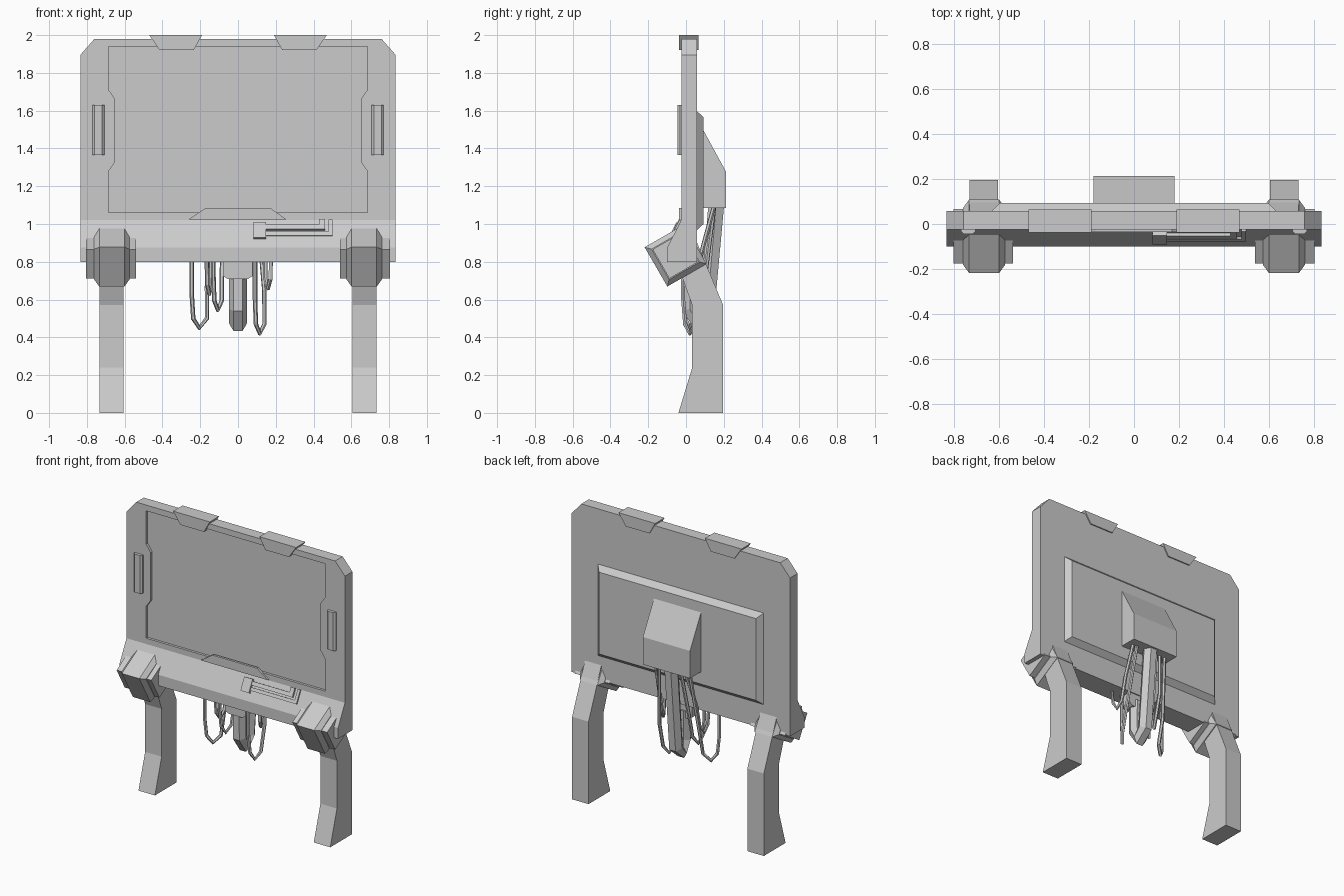
import bpy, bmesh, math
from mathutils import Matrix

if "Cube" in bpy.data.objects:
    bpy.data.objects.remove(bpy.data.objects["Cube"])


def finish(name, bm, mirror=False):
    bmesh.ops.recalc_face_normals(bm, faces=bm.faces)
    me = bpy.data.meshes.new(name)
    bm.to_mesh(me)
    bm.free()
    ob = bpy.data.objects.new(name, me)
    bpy.context.collection.objects.link(ob)
    if mirror:
        ob.modifiers.new("Mirror", 'MIRROR').use_mirror_merge = False
    return ob


def prism(name, pts, axis, a, b, mirror=False, inset=0.0):
    """Extrude a profile: (y, z) points along X, or (x, z) points along Y.
    A positive inset shrinks the outline at end b (frustum)."""
    bm = bmesh.new()
    cu = sum(p[0] for p in pts) / len(pts)
    cv = sum(p[1] for p in pts) / len(pts)

    def ring(d, s):
        out = []
        for u, v in pts:
            u -= math.copysign(s, u - cu)
            v -= math.copysign(s, v - cv)
            out.append(bm.verts.new((d, u, v) if axis == 'X' else (u, d, v)))
        return out
    r0, r1 = ring(a, 0.0), ring(b, inset)
    bm.faces.new(r0)
    bm.faces.new(r1)
    n = len(pts)
    for i in range(n):
        j = (i + 1) % n
        bm.faces.new((r0[i], r0[j], r1[j], r1[i]))
    return finish(name, bm, mirror)


def rect(u0, u1, v0, v1):
    return [(u0, v0), (u1, v0), (u1, v1), (u0, v1)]


def tilted_block(name, center, width, size, chamfer=0.0):
    """Square bar along X, turned 30 degrees, with chamfered ends."""
    bm = bmesh.new()
    bmesh.ops.create_cube(bm, size=1, matrix=Matrix.Diagonal((width, size, size, 1)))
    if chamfer:
        ends = [e for e in bm.edges if e.verts[0].co.x * e.verts[1].co.x > 0]
        bmesh.ops.bevel(bm, geom=ends, offset=chamfer, segments=1, affect='EDGES')
    bm.transform(Matrix.Translation(center) @ Matrix.Rotation(math.radians(30), 4, 'X'))
    return finish(name, bm, True)


def cable(name, pts, radius, res=1):
    cu = bpy.data.curves.new(name, 'CURVE')
    cu.dimensions = '3D'
    cu.bevel_depth = radius
    cu.bevel_resolution = res
    cu.use_fill_caps = True
    sp = cu.splines.new('POLY')
    sp.points.add(len(pts) - 1)
    for p, co in zip(sp.points, pts):
        p.co = (*co, 1)
    sp.use_smooth = False
    ob = bpy.data.objects.new(name, cu)
    bpy.context.collection.objects.link(ob)
    return ob


# Main panel with clipped top corners and a recessed screen
panel = prism("panel", [(-.835, .8), (.835, .8), (.835, 1.895), (.76, 1.98),
                        (-.76, 1.98), (-.835, 1.895)], 'Y', -.025, .057)
half = [(.685, 1.06), (.685, 1.28), (.65, 1.33), (.65, 1.66), (.685, 1.71), (.685, 1.94)]
cutter = prism("screen_cutter", half + [(-x, z) for x, z in reversed(half)], 'Y', -.1, -.008)
cutter.hide_render = True
cutter.hide_viewport = True
cut = panel.modifiers.new("Recess", 'BOOLEAN')
cut.operation = 'DIFFERENCE'
cut.solver = 'EXACT'
cut.object = cutter

# Flared lower apron
prism("apron", [(-.025, .8), (-.025, 1.02), (-.1, .875), (-.1, .8)], 'X', -.835, .835)

# Trim on the panel: top clips, side grips, lower badge plate
prism("top_clip", [(.19, 2.0), (.47, 2.0), (.415, 1.92), (.235, 1.92)],
      'Y', -.037, .065, True)
bm = bmesh.new()
bmesh.ops.create_cube(bm, size=1, matrix=Matrix.Translation((.739, -.03, 1.4975))
                      @ Matrix.Diagonal((.065, .03, .265, 1)))
front = [e for e in bm.edges if all(v.co.y < -.04 for v in e.verts)
         and abs(e.verts[0].co.z - e.verts[1].co.z) > .1]
bmesh.ops.bevel(bm, geom=front, offset=.013, segments=1, affect='EDGES')
finish("side_grip", bm, True)
prism("lower_plate", [(-.26, 1.025), (.255, 1.025), (.17, 1.085), (-.17, 1.085)],
      'Y', -.02, -.036)

# Small latch and two bent rails lying on the apron slope
rails = {
    "rail_latch": (rect(.083, .147, -.033, .058), .018),
    "outer_rail": ([(.147, -.016), (.5, -.016), (.5, .078), (.48, .078),
                    (.48, .006), (.147, .006)], .01),
    "inner_rail": ([(.147, .018), (.46, .018), (.46, .078), (.43, .078),
                    (.43, .045), (.147, .045)], .014),
}
for name, (pts, depth) in rails.items():
    ob = prism(name, pts, 'Y', -depth, .01)
    ob.location = (0, -.061, .95)
    ob.rotation_euler.x = -math.atan2(.075, .145)

# Raised back plate and sloped cable box
prism("back_plate", rect(-.64, .64, .96, 1.605), 'Y', .05, .093, inset=.04)
prism("cable_box", [(.08, 1.085), (.213, 1.085), (.213, 1.275), (.093, 1.495),
                    (.08, 1.495)], 'X', -.18, .18)

# Hinge blocks and bent legs
tilted_block("hinge_block", (.668, -.055, .833), .187, .24, .027)
tilted_block("hinge_pin", (.672, -.055, .833), .265, .178)
prism("leg", [(-.04, 0), (.197, 0), (.197, .57), (.105, .79), (.03, .97),
              (-.05, .80), (.033, .57), (.033, .24)], 'X', .607, .733, True)

# Thick centre cable with its socket
prism("cable_socket", [(-.08, .8), (.078, .8), (.078, .725), (.055, .71),
                       (-.055, .71), (-.08, .725)], 'Y', -.03, .05)
cable("main_cable", [(0, .02, .76), (0, .02, .55), (0, .06, .475), (0, .11, .53),
                     (0, .16, 1.1)], .048, 1)

# Thin hanging cables: front x, back x, box x, lowest z
loops = [(-.245, -.165, -.13, .45), (-.165, -.14, -.09, .63), (-.13, -.085, -.06, .545),
         (.09, .14, .10, .42), (.175, .145, .13, .66)]
for i, (xf, xb, xt, zb) in enumerate(loops):
    xm = (xf + xb) / 2
    cable(f"thin_cable_{i}", [(xf, -.015, .82), (xf, -.015, zb + .18), (xf * .8 + xm * .2, -.005, zb + .05),
                              (xm, .02, zb), (xb, .05, zb + .05),
                              (xb, .09, zb + .22), (xt, .15, 1.1)], .012)
